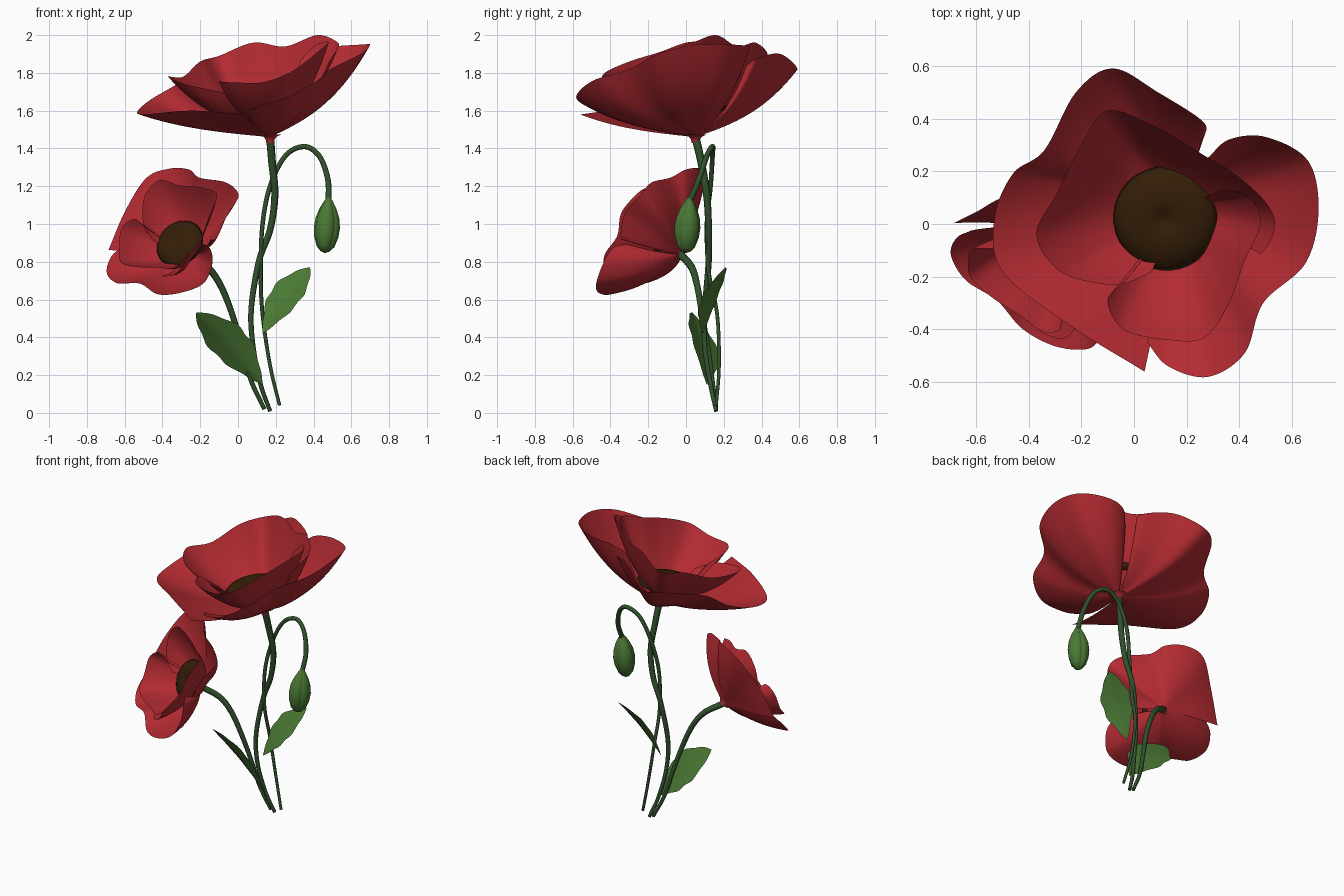
import bpy, math
from mathutils import Vector, Matrix

cube = bpy.data.objects.get("Cube")
if cube:
    bpy.data.objects.remove(cube, do_unlink=True)


def material(name, colour):
    mat = bpy.data.materials.new(name)
    mat.use_nodes = True
    mat.diffuse_color = (*colour, 1)
    mat.node_tree.nodes["Principled BSDF"].inputs["Base Color"].default_value = (*colour, 1)
    return mat


PETAL_RED = material("petal red", (0.45, 0.024, 0.032))
SEED_BROWN = material("seed brown", (0.034, 0.013, 0.002))
STEM_GREEN = material("stem green", (0.03, 0.08, 0.025))
LEAF_GREEN = material("leaf green", (0.07, 0.19, 0.035))


def smooth_path(points, steps):
    """Catmull-Rom curve through the points, sampled evenly."""
    pts = [Vector(p) for p in points]
    pts = [2 * pts[0] - pts[1]] + pts + [2 * pts[-1] - pts[-2]]
    spans = len(pts) - 3
    result = []
    for i in range(steps + 1):
        u = i / steps * spans
        k = min(int(u), spans - 1)
        t = u - k
        a, b, c, d = pts[k:k + 4]
        result.append((2 * b + (c - a) * t + (2 * a - 5 * b + 4 * c - d) * t ** 2
                       + (3 * b - a - 3 * c + d) * t ** 3) / 2)
    return result


def sheet(name, rows, mat, placement=Matrix(), close=False):
    """Smooth surface skinned over equal rows of points."""
    width = len(rows[0])
    verts = [placement @ Vector(p) for row in rows for p in row]
    faces = []
    for r in range(len(rows) - 1):
        for c in range(width if close else width - 1):
            n = (c + 1) % width
            faces.append((r * width + c, r * width + n,
                          (r + 1) * width + n, (r + 1) * width + c))
    mesh = bpy.data.meshes.new(name)
    mesh.from_pydata(verts, [], faces)
    mesh.materials.append(mat)
    mesh.shade_smooth()
    obj = bpy.data.objects.new(name, mesh)
    bpy.context.collection.objects.link(obj)


def lathe(name, profile, mat, placement, ribs=0, sides=36):
    """Revolve (radius, height) points, optionally grooved lengthwise."""
    rows = []
    for radius, height in profile:
        row = []
        for i in range(sides):
            a = math.tau * i / sides
            r = radius
            if ribs:
                r *= 0.82 + 0.2 * abs(math.sin(a * ribs / 2)) ** 0.5
            row.append((r * math.cos(a), r * math.sin(a), height))
        rows.append(row)
    sheet(name, rows, mat, placement, close=True)


def aim(origin, axis):
    """Placement whose local z follows the axis."""
    turn = Vector(axis).to_track_quat('Z', 'Y').to_matrix().to_4x4()
    return Matrix.Translation(origin) @ turn


def stem(name, points, thin, thick):
    curve = bpy.data.curves.new(name, 'CURVE')
    curve.dimensions = '3D'
    curve.bevel_depth = 1
    curve.bevel_resolution = 3
    curve.use_fill_caps = True
    path = smooth_path(points, 70)
    spline = curve.splines.new('POLY')
    spline.points.add(len(path) - 1)
    for i, (p, co) in enumerate(zip(spline.points, path)):
        p.co = (*co, 1)
        p.radius = thin + (thick - thin) * i / len(path)
    spline.use_smooth = True
    curve.materials.append(STEM_GREEN)
    obj = bpy.data.objects.new(name, curve)
    bpy.context.collection.objects.link(obj)
    bpy.ops.object.select_all(action='DESELECT')
    obj.select_set(True)
    bpy.context.view_layer.objects.active = obj
    bpy.ops.object.convert(target='MESH')


def leaf(name, base, tip, side, half_width):
    """Lobed blade with a shallow fold along the midrib."""
    base, tip = Vector(base), Vector(tip)
    along = tip - base
    side = Vector(side).normalized()
    normal = along.cross(side).normalized()
    rows = []
    for i in range(49):
        t = i / 48
        w = half_width * math.sin(math.pi * t ** 1.15) ** 0.8 if 0 < t < 1 else 0.002
        w *= 1 + 0.06 * math.sin(t * 22)
        centre = base + along * t + normal * 0.02 * math.sin(math.pi * t)
        rows.append([centre + side * w * k + normal * 0.12 * w * abs(k)
                     for k in (-1, -0.66, -0.33, 0, 0.33, 0.66, 1)])
    sheet(name, rows, LEAF_GREEN)


# Petal rims, counter-clockwise around the large bloom
BLOOM_BASE = Vector((0.17, 0.05, 1.46))
RIMS = {
    "outer_left_petal": [
        (.255, .32, 1.84), (.265, .385, 1.88), (.09, .5, 1.9), (-.08, .59, 1.82),
        (-.22, .5, 1.8), (-.34, .28, 1.73), (-.46, .19, 1.66), (-.53, .02, 1.6),
        (-.5, -.18, 1.58), (-.25, -.38, 1.6), (.04, -.56, 1.58)],
    "outer_right_petal": [
        (.05, -.45, 1.6), (.13, -.54, 1.63), (.28, -.58, 1.68), (.42, -.49, 1.76),
        (.49, -.3, 1.82), (.65, -.15, 1.9), (.7, .05, 1.95), (.66, .24, 1.95),
        (.5, .33, 1.94), (.36, .32, 1.92), (.28, .25, 1.85)],
    "inner_back_petal": [
        (.53, -.14, 1.92), (.53, .03, 1.96), (.42, .16, 2), (.25, .27, 1.94),
        (.08, .37, 1.96), (-.1, .43, 1.89), (-.2, .3, 1.86), (-.29, .12, 1.78),
        (-.37, -.04, 1.78), (-.28, -.18, 1.74), (-.1, -.23, 1.7), (.05, -.22, 1.66)],
    "inner_front_petal": [
        (-.04, -.23, 1.7), (-.1, -.29, 1.75), (-.04, -.4, 1.75), (.13, -.44, 1.75),
        (.27, -.43, 1.8), (.36, -.3, 1.86), (.42, -.14, 1.91), (.48, 0, 1.96),
        (.44, .1, 1.96), (.35, .14, 1.92)],
}


def bloom(prefix, placement):
    for name, points in RIMS.items():
        rim = [p - BLOOM_BASE for p in smooth_path(points, 90)]
        inner = name.startswith("inner")
        if inner:
            # Round off the two free corners
            for i, p in enumerate(rim):
                p *= 1 - 0.14 * max(0, 1 - min(i, len(rim) - 1 - i) / 8) ** 2
        lift = 0.012 if inner else 0
        rows = []
        for i in range(19):
            s = 0.04 + 0.96 * i / 18
            rise = 0.52 * s + 0.48 * s ** 3
            rows.append([(p.x * s, p.y * s, p.z * rise + lift * (1 - s)) for p in rim])
        sheet(prefix + name, rows, PETAL_RED, placement)
    # Seed head with a dimpled crown
    crown = [(.001, .03), (.025, .033), (.05, .048), (.1, .046), (.15, .034),
             (.185, .014), (.2, -.008), (.17, -.022), (.001, -.03)]
    lathe(prefix + "seed_head", crown, SEED_BROWN,
          placement @ aim((-.05, -.03, .135), (-.1, -.15, 1)))
    # Flared neck joining petals to stem
    lathe(prefix + "neck", [(.02, -.03), (.024, -.012), (.034, .002), (.06, .014)],
          PETAL_RED, placement)


def frame(first, second):
    """Orthonormal basis from two directions."""
    x = Vector(first).normalized()
    y = (Vector(second) - x * x.dot(Vector(second))).normalized()
    return Matrix((x, y, x.cross(y))).transposed()


# Large bloom, and a smaller copy turned to face forward
bloom("large_", Matrix.Translation(BLOOM_BASE))
turn = frame((-.11, .12, .45), (-.47, .04, .04)) @ frame((-.7, -.05, .12), (-.13, -.61, .12)).transposed()
bloom("small_", Matrix.Translation((-.265, -.03, .84)) @ turn.to_4x4() @ Matrix.Scale(0.665, 4))

# Stems, from the ground up
stem("large_stem", [(.17, .16, .01), (.12, .13, .15), (.08, .1, .35), (.07, .1, .55),
                    (.11, .12, .8), (.17, .12, .97), (.195, .11, 1.15),
                    (.18, .08, 1.33), (.17, .05, 1.46)], 0.011, 0.022)
stem("small_stem", [(.14, .16, .02), (.07, .14, .17), (.02, .115, .35), (-.03, .085, .52),
                    (-.09, .06, .67), (-.16, .03, .77), (-.265, -.03, .84)], 0.011, 0.021)
stem("bud_stem", [(.22, .16, .04), (.17, .175, .25), (.13, .165, .52), (.12, .12, .75),
                  (.13, .11, 1), (.17, .13, 1.2), (.25, .14, 1.36), (.35, .14, 1.41),
                  (.43, .11, 1.36), (.475, .07, 1.24), (.48, .02, 1.12)], 0.009, 0.016)

# Drooping closed bud
lathe("bud", [(.012, 0), (.024, .02), (.046, .06), (.064, .11), (.07, .16),
              (.065, .21), (.048, .26), (.026, .285), (.001, .295)],
      LEAF_GREEN, aim((.48, .02, 1.14), (-.07, -.07, -1)), ribs=3, sides=48)

# Leaves
leaf("right_leaf", (.13, .11, .15), (-.22, .035, .53), (.65, -.6, .47), 0.122)
leaf("left_leaf", (.13, .09, .42), (.38, .21, .77), (-.74, .56, .35), 0.095)
